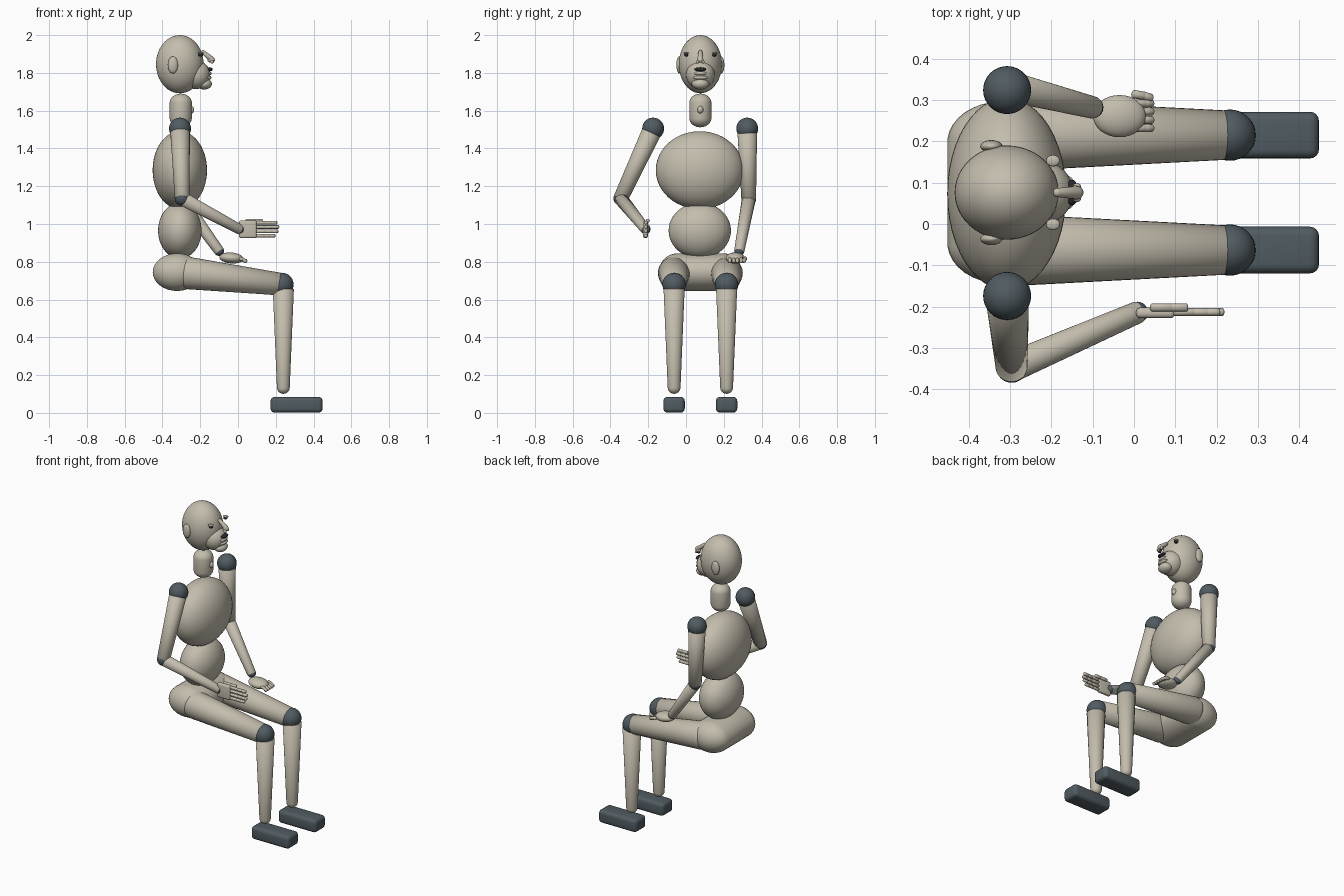
import bpy, bmesh, math
from mathutils import Vector, Matrix

cube = bpy.data.objects.get("Cube")
if cube:
    bpy.data.objects.remove(cube)

MID = 0.076          # y of the body's midline
HIP = 0.139          # leg offset from the midline


def material(name, rgb):
    m = bpy.data.materials.new(name)
    m.use_nodes = True
    m.diffuse_color = (*rgb, 1)
    m.node_tree.nodes["Principled BSDF"].inputs["Base Color"].default_value = (*rgb, 1)
    return m


BEIGE = material("warm beige", (0.55, 0.51, 0.42))
SLATE = material("slate grey", (0.08, 0.105, 0.12))
BLACK = material("near black", (0.02, 0.022, 0.025))


def finish(name, bm, mat, smooth=True):
    mesh = bpy.data.meshes.new(name)
    bm.to_mesh(mesh)
    bm.free()
    mesh.materials.append(mat)
    for p in mesh.polygons:
        p.use_smooth = smooth
    obj = bpy.data.objects.new(name, mesh)
    bpy.context.collection.objects.link(obj)
    return obj


def ball(name, center, size, mat=BEIGE, tilt=0, seg=32):
    """Ellipsoid with half sizes, tilted about the y axis."""
    bm = bmesh.new()
    bmesh.ops.create_uvsphere(bm, u_segments=seg, v_segments=seg // 2, radius=1)
    if not isinstance(size, tuple):
        size = (size, size, size)
    bm.transform(Matrix.Translation(center) @ Matrix.Rotation(tilt, 4, 'Y')
                 @ Matrix.Diagonal((*size, 1)))
    return finish(name, bm, mat)


def limb(name, a, b, r1, r2, cap1=1.0, cap2=1.0, mat=BEIGE, seg=32, squash=1.0):
    """Tapered rod from a to b with domed ends; cap scales the dome height."""
    a, b = Vector(a), Vector(b)
    axis = b - a
    bm = bmesh.new()
    bmesh.ops.create_uvsphere(bm, u_segments=seg, v_segments=seg // 2 + 1, radius=1)
    for v in bm.verts:
        r, cap, base = (r2, cap2, axis.length) if v.co.z > 0 else (r1, cap1, 0)
        v.co = Vector((v.co.x * r * squash, v.co.y * r, base + v.co.z * r * cap))
    rot = axis.to_track_quat('Z', 'Y').to_matrix().to_4x4()
    bm.transform(Matrix.Translation(a) @ rot)
    return finish(name, bm, mat)


def block(name, center, size, bevel, mat):
    """Box with rounded edges."""
    bm = bmesh.new()
    bmesh.ops.create_cube(bm, size=1)
    bm.transform(Matrix.Translation(center) @ Matrix.Diagonal((*size, 1)))
    obj = finish(name, bm, mat, False)
    mod = obj.modifiers.new("rounding", 'BEVEL')
    mod.width, mod.segments = bevel, 4
    bpy.ops.object.select_all(action='DESELECT')
    obj.select_set(True)
    bpy.context.view_layer.objects.active = obj
    bpy.ops.object.modifier_apply(modifier="rounding")
    bpy.ops.object.shade_smooth_by_angle(angle=math.radians(40))
    return obj


# Torso
ball("chest", (-0.308, MID - 0.003, 1.285), (0.144, 0.233, 0.206), seg=48)
ball("abdomen", (-0.308, MID - 0.003, 0.965), (0.115, 0.165, 0.148), seg=48)
hips = limb("hips", (-0.327, MID - 0.12, 0.745), (-0.327, MID + 0.12, 0.745), 0.1, 0.1)
for v in hips.data.vertices:
    v.co.x = -0.322 + (v.co.x + 0.327) * 1.3
limb("neck", (-0.303, MID, 1.562), (-0.303, MID, 1.64), 0.059, 0.059, 0.85, 0.85)
ball("throat_bump", (-0.247, MID, 1.605), (0.015, 0.016, 0.02), seg=16)

# Head
ball("cranium", (-0.308, MID, 1.846), (0.126, 0.114, 0.154), seg=48)
ball("muzzle", (-0.222, MID, 1.79), (0.075, 0.076, 0.076))
ball("chin", (-0.178, MID, 1.742), (0.04, 0.046, 0.03), seg=24)
ball("upper_lip", (-0.16, MID, 1.797), (0.02, 0.035, 0.012), seg=24)
ball("lower_lip", (-0.16, MID, 1.775), (0.02, 0.04, 0.012), seg=24)
ball("mouth", (-0.15, MID, 1.819), (0.016, 0.031, 0.011), BLACK, seg=24)
limb("nose_bridge", (-0.185, MID, 1.91), (-0.14, MID, 1.872), 0.011, 0.016, seg=16)
ball("nose_tip", (-0.142, MID, 1.868), (0.02, 0.017, 0.014), seg=16)
for side, s in (("left", 1), ("right", -1)):
    ball(side + "_ear", (-0.345, MID + s * 0.112, 1.842), (0.027, 0.015, 0.045), seg=24)
    ball(side + "_nostril", (-0.138, MID + s * 0.014, 1.858), (0.01, 0.009, 0.009), seg=16)
    ball(side + "_eye", (-0.197, MID + s * 0.075, 1.895), (0.013, 0.011, 0.009), BLACK, seg=16)
    ball(side + "_eyelid", (-0.196, MID + s * 0.077, 1.905), (0.017, 0.014, 0.006), seg=16)

# Legs and feet
for side, s in (("left", 1), ("right", -1)):
    y = MID + s * HIP
    knee = (0.232, y, 0.68)
    limb(side + "_thigh", (-0.262, y, 0.74), (0.222, y, 0.682), 0.086, 0.06, 0.7, 0.1)
    ball(side + "_knee", knee, 0.062, SLATE)
    limb(side + "_shin", (0.24, y, 0.655), (0.24, y, 0.135), 0.056, 0.034, 0.1, 1)
    block(side + "_foot", (0.31, y, 0.043), (0.275, 0.113, 0.084), 0.022, SLATE)

# Arms
arms = (("left", (-0.307, 0.324, 1.505), (-0.298, 0.332, 1.13), (-0.1, 0.282, 0.857)),
        ("right", (-0.307, -0.174, 1.505), (-0.296, -0.346, 1.135), (0.008, -0.214, 0.972)))
for side, shoulder, elbow, wrist in arms:
    ball(side + "_shoulder", shoulder, 0.058, SLATE)
    limb(side + "_upper_arm", shoulder, elbow, 0.053, 0.039, 0.1, 0.1)
    ball(side + "_elbow", elbow, 0.038, SLATE)
    limb(side + "_forearm", elbow, wrist, 0.037, 0.027, 0.1, 0.5)
    ball(side + "_wrist", wrist, 0.026, SLATE, seg=24)


def digit(name, points, r):
    """Finger made of short jointed rods."""
    for i, (a, b) in enumerate(zip(points, points[1:])):
        limb(f"{name}_joint_{i + 1}", a, b, r, r, 0.6, 0.6, seg=12)


# Right hand, held upright and reaching forward
block("right_palm", (0.052, -0.215, 0.972), (0.094, 0.026, 0.094), 0.011, BEIGE)
for i, reach in enumerate((0.095, 0.11, 0.115, 0.105)):
    z = 0.938 + i * 0.023
    digit(f"right_finger_{i + 1}",
          [(0.098 + reach * t, -0.213, z) for t in (0, 0.45, 0.75, 1)], 0.0098)
digit("right_thumb", [(x, -0.202, 1.017) for x in (0.045, 0.09, 0.125)], 0.0105)

# Left hand, resting palm down above the thigh
ball("left_palm", (-0.035, 0.261, 0.82), (0.064, 0.051, 0.029), tilt=0.08)
for i in range(4):
    y = 0.232 + i * 0.02
    digit(f"left_finger_{i + 1}",
          [(0.0, y, 0.818), (0.026, y, 0.812), (0.042, y, 0.801)], 0.0098)
digit("left_thumb", [(0.0, 0.314, 0.817), (0.024, 0.31, 0.811), (0.04, 0.305, 0.804)], 0.0105)
